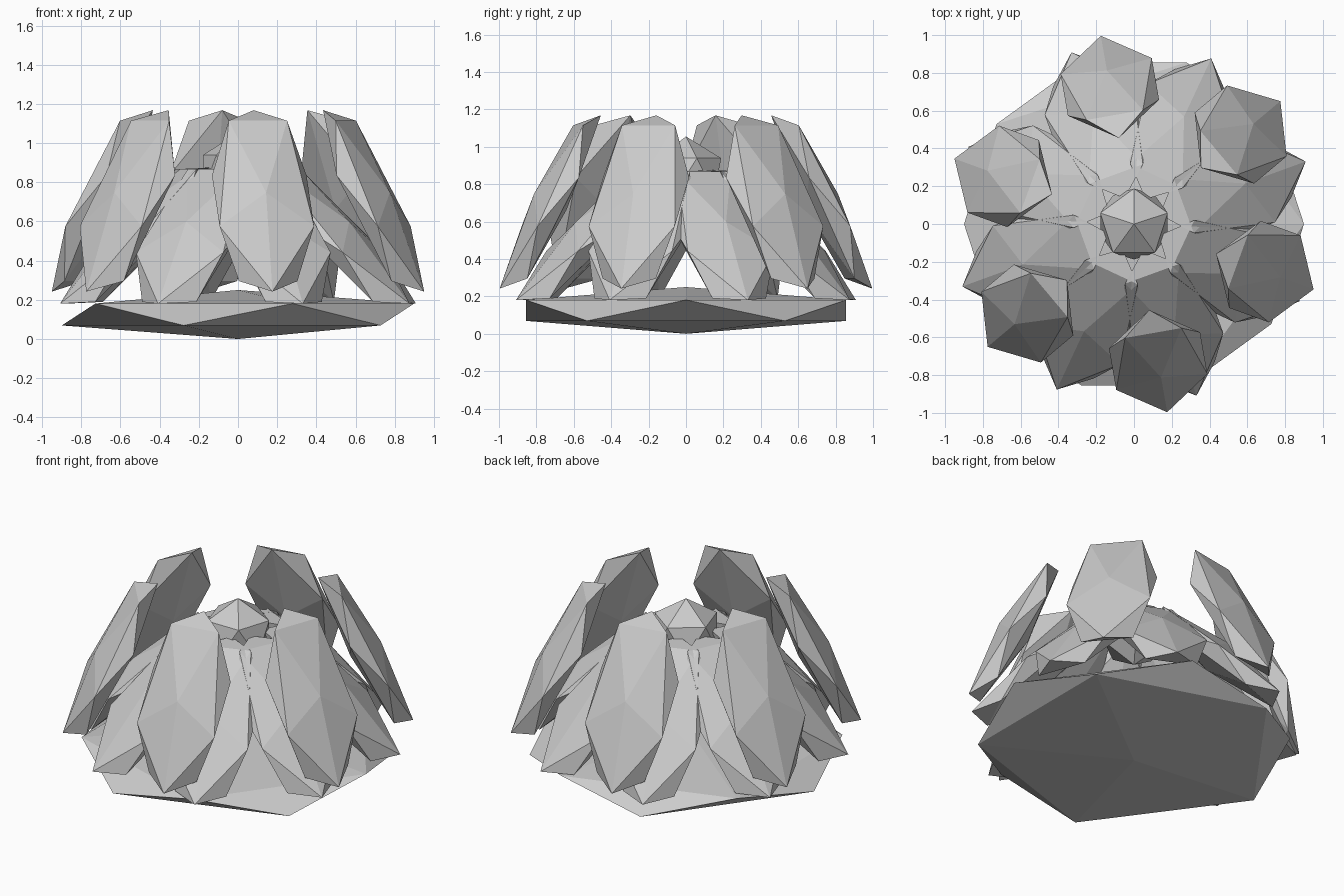
import bpy
from math import radians, sin, cos
from mathutils import Matrix

if "Cube" in bpy.data.objects:
    bpy.data.objects.remove(bpy.data.objects["Cube"])


def ico(name, matrix):
    """Flat-shaded icosahedron with the transform baked into its mesh."""
    bpy.ops.mesh.primitive_ico_sphere_add(subdivisions=1, radius=1)
    ob = bpy.context.object
    ob.name = ob.data.name = name
    ob.data.transform(matrix)
    return ob


def petal_ring(name, count, start, r, z, tilt, size):
    """Squashed icosahedra leaning inward around the z axis."""
    s, c = sin(radians(tilt)), cos(radians(tilt))
    # local x runs up the petal, local z points to the inside of the flower
    lean = Matrix(((-s, 0, -c, r), (0, 1, 0, 0), (c, 0, -s, z), (0, 0, 0, 1)))
    for i in range(count):
        turn = Matrix.Rotation(radians(start + 360 * i / count), 4, 'Z')
        ico(f"{name}_{i + 1}", turn @ lean @ Matrix.Diagonal((*size, 1)))


# Flat base under the flower
ico("base", Matrix.Translation((0, 0, 0.125)) @ Matrix.Diagonal((1.006, 1.006, 0.125, 1)))

# Inner ring of eight open petals
petal_ring("inner_petal", 8, 20, 0.556, 0.528, 45, (0.6, 0.29, 0.1))

# Outer ring of six upright petals
petal_ring("outer_petal", 6, -20, 0.737, 0.705, 26, (0.6, 0.288, 0.098))

# Bud in the middle
ico("bud", Matrix.Translation((0, 0, 0.845)) @ Matrix.Rotation(radians(18), 4, 'Z')
    @ Matrix.Scale(0.21, 4))
